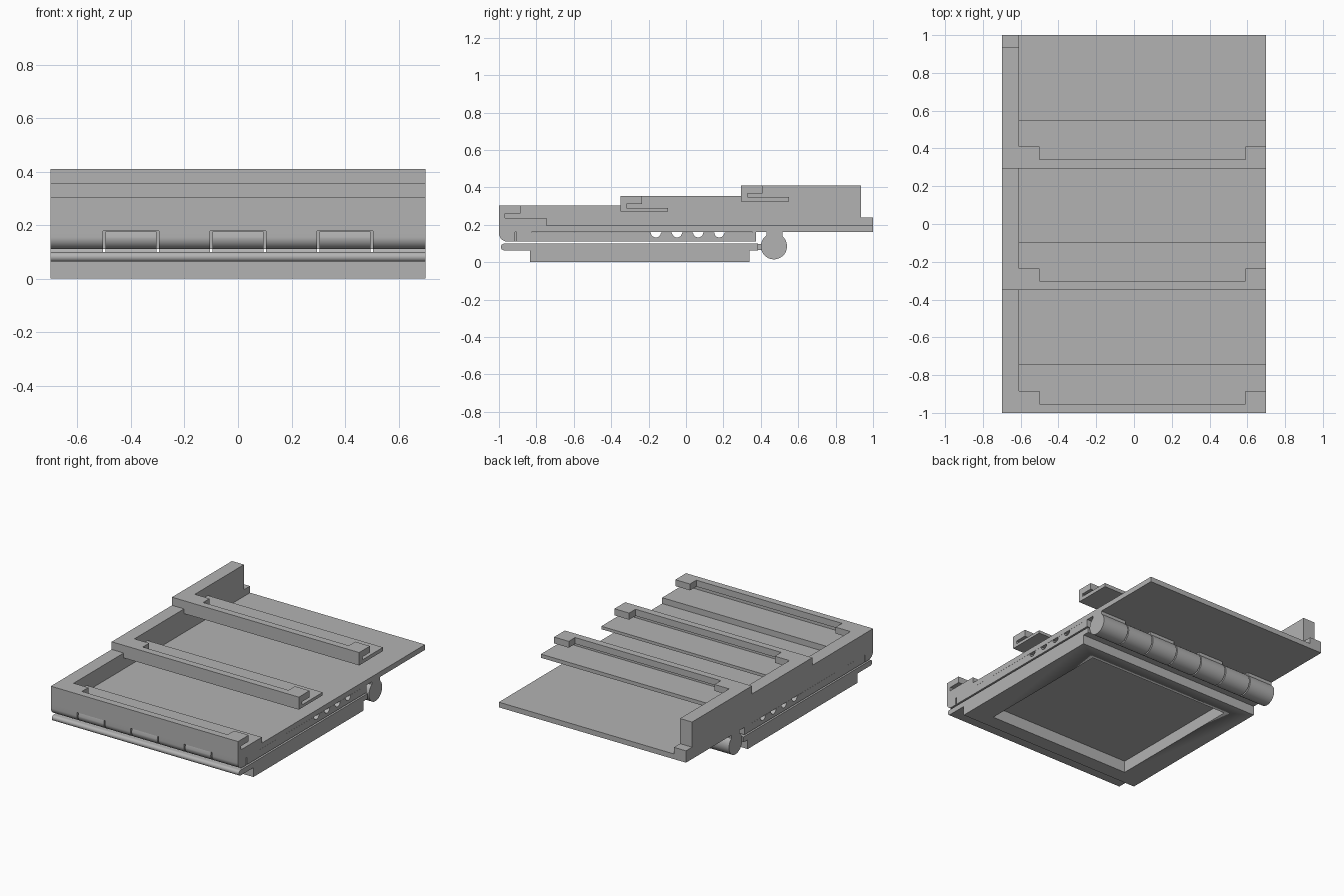
import bpy, bmesh, math

if "Cube" in bpy.data.objects:
    bpy.data.objects.remove(bpy.data.objects["Cube"])

grey = bpy.data.materials.new("plain_grey")
grey.use_nodes = True
grey.diffuse_color = (0.45, 0.45, 0.45, 1)
grey.node_tree.nodes["Principled BSDF"].inputs["Base Color"].default_value = grey.diffuse_color

HALF = 0.7            # half width
WALL = -0.61          # inner face of the side wall
GAP = 0.004           # clearance beside each hinge knuckle


def prism(name, profile, x0, x1):
    """Extrude a (y, z) profile from x0 to x1."""
    bm = bmesh.new()
    face = bm.faces.new([bm.verts.new((x0, y, z)) for y, z in profile])
    ext = bmesh.ops.extrude_face_region(bm, geom=[face])["geom"]
    bmesh.ops.translate(bm, vec=(x1 - x0, 0, 0),
                        verts=[v for v in ext if isinstance(v, bmesh.types.BMVert)])
    bmesh.ops.recalc_face_normals(bm, faces=bm.faces)
    mesh = bpy.data.meshes.new(name)
    bm.to_mesh(mesh)
    bm.free()
    mesh.materials.append(grey)
    obj = bpy.data.objects.new(name, mesh)
    bpy.context.collection.objects.link(obj)
    bpy.ops.object.select_all(action="DESELECT")
    obj.select_set(True)
    bpy.context.view_layer.objects.active = obj
    bpy.ops.object.shade_smooth_by_angle(angle=math.radians(30))
    return obj


def box(name, x0, x1, y0, y1, z0, z1):
    return prism(name, [(y0, z0), (y1, z0), (y1, z1), (y0, z1)], x0, x1)


def arc(cy, cz, r, a0, a1, n):
    angles = [math.radians(a0 + (a1 - a0) * i / n) for i in range(n + 1)]
    return [(cy + r * math.cos(a), cz + r * math.sin(a)) for a in angles]


# Deck and stepped side wall
box("deck", WALL, HALF, -0.91, 1, 0.16, 0.195)
prism("side_wall", [(-1, 0.178), (-0.91, 0.178), (-0.91, 0.16), (1, 0.16), (1, 0.24),
                    (0.935, 0.24), (0.935, 0.41), (0.295, 0.41), (0.295, 0.355),
                    (-0.35, 0.355), (-0.35, 0.303), (-1, 0.303)], -HALF, WALL)


# Cantilevered rails, each with a rear slot and a lip that is deeper at both ends
def rail(name, y, bottom, shelf, slot, top):
    prism(name, [(y, bottom), (y + 0.255, bottom), (y + 0.255, shelf), (y + 0.033, shelf),
                 (y + 0.033, slot), (y + 0.047, slot), (y + 0.047, top), (y, top)], WALL, HALF)
    for side, x0, x1 in (("right", WALL, -0.5), ("left", 0.59, HALF)):
        box(f"{name}_{side}_lip", x0, x1, y + 0.047, y + 0.115, slot, top)


rail("front_rail", -1, 0.195, 0.235, 0.26, 0.303)
rail("middle_rail", -0.35, 0.27, 0.29, 0.31, 0.355)
rail("rear_rail", 0.295, 0.323, 0.348, 0.367, 0.41)
box("front_rail_foot", WALL, HALF, -1, -0.91, 0.178, 0.195)

# Adjusting plate with half-round grooves across its top
grooved = [(-0.905, 0.16), (-0.905, 0.11), (0.375, 0.11), (0.375, 0.16)]
for y in (0.178, 0.065, -0.048, -0.161):
    grooved += arc(y, 0.159, 0.027, 0, -180, 16)
prism("grooved_plate", grooved, -HALF, HALF)

# Lower base with a rounded nose and a recess underneath
nose = arc(-0.972, 0.081, 0.018, 90, 270, 12)
base = prism("lower_base", nose + [(-0.835, 0.063), (-0.835, 0), (0.34, 0), (0.34, 0.063),
                                   (0.385, 0.063), (0.385, 0.099)], -HALF, HALF)
cutter = box("recess_cutter", -0.54, 0.54, -0.735, 0.24, -0.1, 0.08)
cutter.hide_render = True
cutter.hide_viewport = True
recess = base.modifiers.new("recess", "BOOLEAN")
recess.object = cutter
recess.operation = "DIFFERENCE"
bpy.context.view_layer.objects.active = base
bpy.ops.object.modifier_apply(modifier=recess.name)
bpy.data.objects.remove(cutter)

# Front and rear hinges: knuckles alternate between the two joined parts
curve = arc(-0.955, 0.155, 0.045, 180, 270, 12)
edges = [-HALF, -0.5, -0.3, -0.1, 0.1, 0.3, 0.5, HALF]
for i, (a, b) in enumerate(zip(edges, edges[1:])):
    fixed = i % 2 == 0
    x0 = a if i == 0 else a + GAP
    x1 = b if i == 6 else b - GAP
    back = -0.915 if fixed else -0.9
    prism(f"front_knuckle_{i + 1}", [(-1, 0.178)] + curve + [(back, 0.11), (back, 0.16),
                                                           (-0.91, 0.16), (-0.91, 0.178)]
          if fixed else [(-0.995, 0.176)] + curve + [(back, 0.11), (back, 0.16),
                                                     (-0.915, 0.16), (-0.915, 0.176)], x0, x1)
    prism(f"rear_knuckle_{i + 1}", arc(0.47, 0.085, 0.07, 0, 352.5, 47), x0, x1)
    if fixed:
        box(f"rear_neck_{i + 1}", x0, x1, 0.43, 0.515, 0.12, 0.16)
    else:
        box(f"rear_link_{i + 1}", x0, x1, 0.385, 0.42, 0.065, 0.097)
